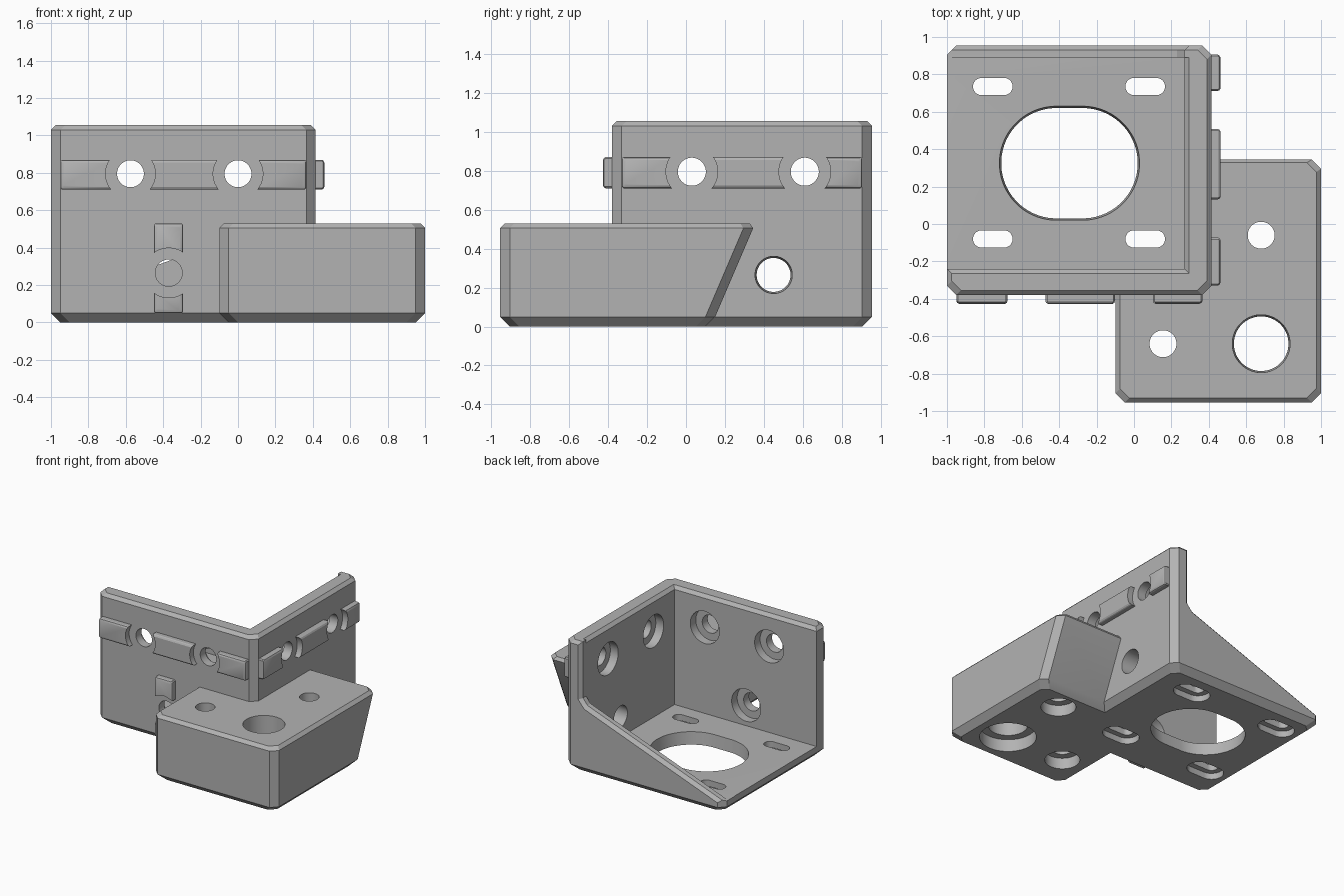
import bpy, bmesh, math

if "Cube" in bpy.data.objects:
    bpy.data.objects.remove(bpy.data.objects["Cube"])

grey = bpy.data.materials.new("plain grey")
grey.use_nodes = True
COLOUR = (0.45, 0.45, 0.45, 1)
grey.diffuse_color = COLOUR
grey.node_tree.nodes["Principled BSDF"].inputs["Base Color"].default_value = COLOUR


def loft(name, rings):
    """Closed solid through a list of rings with equal point counts."""
    bm = bmesh.new()
    loops = [[bm.verts.new(p) for p in ring] for ring in rings]
    n = len(loops[0])
    for a, b in zip(loops, loops[1:]):
        for i in range(n):
            j = (i + 1) % n
            bm.faces.new((a[i], a[j], b[j], b[i]))
    bm.faces.new(loops[0])
    bm.faces.new(loops[-1])
    bmesh.ops.recalc_face_normals(bm, faces=bm.faces)
    mesh = bpy.data.meshes.new(name)
    bm.to_mesh(mesh)
    bm.free()
    mesh.materials.append(grey)
    obj = bpy.data.objects.new(name, mesh)
    bpy.context.collection.objects.link(obj)
    return obj


def octagon(x0, x1, y0, y1, z, c, inset=0):
    """Rectangle with cut corners."""
    x0, x1, y0, y1 = x0 + inset, x1 - inset, y0 + inset, y1 - inset
    return [(x0 + c, y0, z), (x1 - c, y0, z), (x1, y0 + c, z), (x1, y1 - c, z),
            (x1 - c, y1, z), (x0 + c, y1, z), (x0, y1 - c, z), (x0, y0 + c, z)]


def rect(x0, x1, y0, y1, z):
    return [(x0, y0, z), (x1, y0, z), (x1, y1, z), (x0, y1, z)]


def hole(axis, u, v, profile, slide=0, n=40):
    """Round or slotted cutter along an axis; profile holds (distance, radius)."""
    rings = []
    for t, r in profile:
        ring = []
        for i in range(n):
            a = 2 * math.pi * (i + 0.5) / n
            p = u + r * math.cos(a) + math.copysign(slide, math.cos(a))
            q = v + r * math.sin(a)
            ring.append({"x": (t, p, q), "y": (p, t, q), "z": (p, q, t)}[axis])
        rings.append(ring)
    return loft("hole_cutter", rings)


def boolean(obj, tool, operation="DIFFERENCE"):
    mod = obj.modifiers.new("cut", "BOOLEAN")
    mod.operation = operation
    mod.solver = "EXACT"
    mod.object = tool
    bpy.context.view_layer.objects.active = obj
    bpy.ops.object.modifier_apply(modifier=mod.name)
    bpy.data.objects.remove(tool)


def smooth(obj):
    bpy.ops.object.select_all(action="DESELECT")
    obj.select_set(True)
    bpy.context.view_layer.objects.active = obj
    bpy.ops.object.shade_smooth_by_angle(angle=math.radians(25))


# Main corner housing, chamfered all round
X0, X1, Y0, Y1, TOP = -1.0, 0.415, -0.38, 0.955, 1.055
bracket = loft("corner_bracket", [
    octagon(X0, X1, Y0, Y1, 0, 0.05, 0.05),
    octagon(X0, X1, Y0, Y1, 0.05, 0.05),
    octagon(X0, X1, Y0, Y1, TOP - 0.025, 0.05),
    octagon(X0, X1, Y0, Y1, TOP, 0.05, 0.025)])

# Side block with a sloping back
block = loft("side_block", [
    octagon(-0.1, 1, -0.955, 0.15, 0, 0.05, 0.05),
    octagon(-0.1, 1, -0.955, 0.15, 0.05, 0.05),
    octagon(-0.1, 1, -0.955, 0.345, 0.505, 0.05),
    octagon(-0.1, 1, -0.955, 0.353, 0.53, 0.05, 0.025)])
boolean(bracket, block, "UNION")

# Open inside, flared at the top rim
WX, WY, FLOOR = 0.27, -0.24, 0.1
boolean(bracket, loft("cavity_cutter", [
    rect(-2, WX, WY, 0.89, FLOOR),
    rect(-2, WX, WY, 0.89, TOP - 0.025),
    rect(-2, WX + 0.05, WY - 0.05, 0.89, TOP + 0.025)]))


# Back wall trimmed to a sloping gusset with a chamfered outer edge
def gusset_ring(y, d):
    return [(-2, y, -0.27 - d), (0.23 + d * 0.4, y, 0.55 - d),
            (WX + d, y, 0.6 - d * 0.4), (WX + d, y, 2), (-2, y, 2)]


boolean(bracket, loft("gusset_cutter", [
    gusset_ring(0.8, 0), gusset_ring(0.93, 0), gusset_ring(0.98, 0.05)]))

# Motor opening and four counterbored slots in the floor
boolean(bracket, hole("z", -0.345, 0.325, [(-0.1, 0.285), (0.15, 0.31)], 0.07, 64))
for x in (-0.755, 0.06):
    for y in (-0.08, 0.735):
        boolean(bracket, hole("z", x, y, [
            (-0.1, 0.09), (0.05, 0.09), (0.05, 0.046), (0.2, 0.046)], 0.06))

# Holes through the block, counterbored from below
boolean(bracket, hole("z", 0.68, -0.64, [
    (-0.1, 0.21), (0.1, 0.21), (0.1, 0.146), (0.6, 0.156)], n=56))
for x, y in ((0.155, -0.64), (0.68, -0.06)):
    boolean(bracket, hole("z", x, y, [
        (-0.1, 0.13), (0.09, 0.13), (0.09, 0.072), (0.7, 0.072)]))

# Wall holes, counterbored from inside
R, BORE, HIGH, LOW, DEPTH = 0.072, 0.13, 0.795, 0.265, 0.07
FRONT_HOLES = [(-0.575, HIGH), (0, HIGH), (-0.37, LOW)]
SIDE_HOLES = [(0.03, HIGH), (0.61, HIGH)]
for x, z in FRONT_HOLES:
    boolean(bracket, hole("y", x, z, [
        (-0.6, R), (WY - DEPTH, R), (WY - DEPTH, BORE), (WY + 0.05, BORE)]))
for y, z in SIDE_HOLES:
    boolean(bracket, hole("x", y, z, [
        (WX - 0.05, BORE), (WX + DEPTH, BORE), (WX + DEPTH, R), (0.6, R)]))
boolean(bracket, hole("x", 0.45, LOW, [(0.2, 0.083), (0.45, 0.098)]))
smooth(bracket)


# Raised locating keys, interrupted around the holes
def key(name, axis, u0, u1, z0, z1, holes):
    wall = Y0 if axis == "y" else X1
    out = -1 if axis == "y" else 1
    rings = []
    for t, d in ((-0.02, 0), (0.033, 0), (0.041, 0.004), (0.047, 0.015)):
        w = wall + out * t
        ring = octagon(u0, u1, z0, z1, w, 0.008, d)
        rings.append([(p, w, q) if axis == "y" else (w, p, q) for p, q, _ in ring])
    obj = loft(name, rings)
    for u, z in holes:
        boolean(obj, hole(axis, u, z, [(wall - 0.2, 0.133), (wall + 0.2, 0.133)]))
    smooth(obj)


key("front_key", "y", -0.95, 0.365, 0.71, 0.87, FRONT_HOLES[:2])
key("lower_front_key", "y", -0.45, -0.293, 0.05, 0.53, FRONT_HOLES[2:])
key("side_key", "x", -0.33, 0.905, 0.71, 0.87, SIDE_HOLES)
